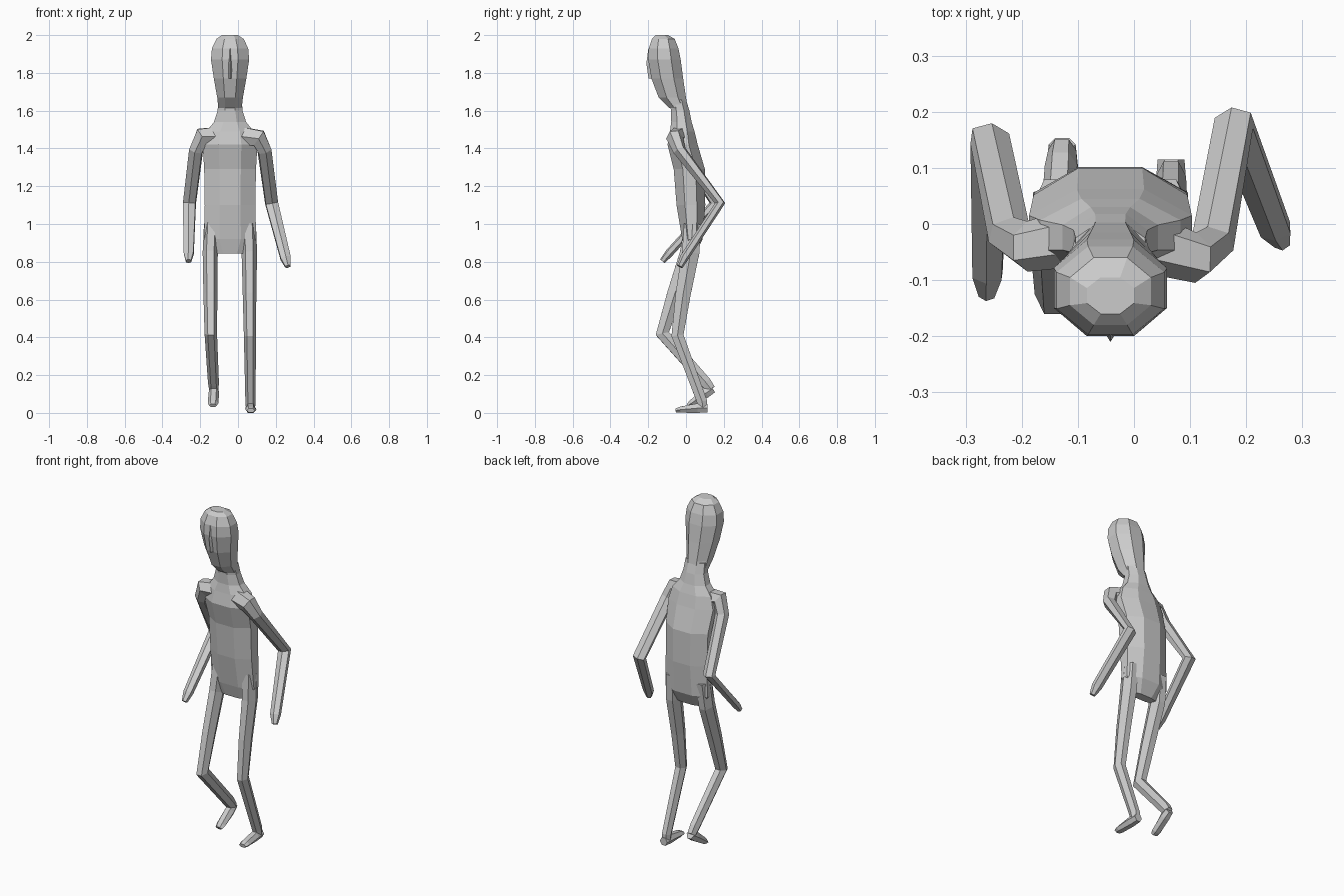
import bpy, bmesh, math
from mathutils import Vector


def loft(name, rings):
    """Skin a list of equal-sized point rings and cap both ends."""
    bm = bmesh.new()
    vs = [[bm.verts.new(p) for p in r] for r in rings]
    n = len(vs[0])
    for a, b in zip(vs, vs[1:]):
        for i in range(n):
            j = (i + 1) % n
            bm.faces.new((a[i], a[j], b[j], b[i]))
    bm.faces.new(vs[0])
    bm.faces.new(vs[-1])
    bmesh.ops.recalc_face_normals(bm, faces=bm.faces)
    me = bpy.data.meshes.new(name)
    bm.to_mesh(me)
    bm.free()
    ob = bpy.data.objects.new(name, me)
    bpy.context.collection.objects.link(ob)
    return ob


def stack(name, levels, cx):
    """Octagonal body from levels of (z, front y, back y, half width)."""
    k = 1 / math.cos(math.pi / 8)
    rings = []
    for z, y0, y1, hx in levels:
        ring = []
        for i in range(8):
            a = math.pi / 8 + i * math.pi / 4
            ring.append((cx + hx * k * math.cos(a),
                         (y0 + y1) / 2 + (y1 - y0) / 2 * k * math.sin(a), z))
        rings.append(ring)
    return loft(name, rings)


def limb(name, path, side):
    """Six-sided tube along points of (x, y, z, half width, half depth)."""
    pts = [Vector(p[:3]) for p in path]
    side = Vector(side)
    last = None
    rings = []
    for i, p in enumerate(pts):
        d_in = (p - pts[max(i - 1, 0)]).normalized()
        d_out = (pts[min(i + 1, len(pts) - 1)] - p).normalized()
        t = (d_in + d_out).normalized()
        if last:
            side = last.rotation_difference(t) @ side
        side = (side - t * side.dot(t)).normalized()
        up = t.cross(side)
        last = t
        w, d = path[i][3:]
        k = d / math.sin(math.pi / 3)
        rings.append([p + side * w * math.cos(j * math.pi / 3)
                      + up * k * math.sin(j * math.pi / 3) for j in range(6)])
    return loft(name, rings)


CX = -0.042

# Torso leaning forward, tapering into the neck
stack("torso", [
    (0.845, 0.00, 0.05, 0.09),
    (0.92, -0.02, 0.088, 0.138),
    (1.10, -0.05, 0.102, 0.134),
    (1.29, -0.065, 0.10, 0.137),
    (1.42, -0.098, 0.062, 0.145),
    (1.49, -0.085, 0.045, 0.125),
    (1.54, -0.078, 0.03, 0.085),
    (1.60, -0.08, 0.018, 0.066),
    (1.66, -0.085, 0.0, 0.062)], CX)

# Elongated head
stack("head", [
    (1.615, -0.09, 0.008, 0.062),
    (1.67, -0.145, 0.00, 0.068),
    (1.77, -0.183, -0.015, 0.086),
    (1.87, -0.200, -0.028, 0.101),
    (1.93, -0.197, -0.04, 0.096),
    (1.98, -0.18, -0.06, 0.072),
    (2.00, -0.16, -0.095, 0.042)], CX)

# Nose ridge: narrow triangular wedge
loft("nose", [
    [(CX - 0.016, -0.17, 1.77), (CX, -0.198, 1.77), (CX + 0.016, -0.17, 1.77)],
    [(CX - 0.016, -0.185, 1.85), (CX, -0.210, 1.85), (CX + 0.016, -0.185, 1.85)],
    [(CX - 0.010, -0.185, 1.93), (CX, -0.199, 1.93), (CX + 0.010, -0.185, 1.93)]])

# Arms: collar, shoulder, upper arm, elbow, wrist, fingertips
limb("left_side_arm", [
    (-0.09, -0.02, 1.465, 0.055, 0.05),
    (-0.19, -0.04, 1.465, 0.045, 0.045),
    (-0.222, -0.02, 1.39, 0.035, 0.035),
    (-0.257, 0.152, 1.11, 0.028, 0.033),
    (-0.261, -0.09, 0.845, 0.022, 0.026),
    (-0.262, -0.125, 0.803, 0.016, 0.014)], (0, 1, 0))
limb("right_side_arm", [
    (0.01, -0.03, 1.465, 0.055, 0.05),
    (0.11, -0.06, 1.455, 0.045, 0.045),
    (0.14, -0.035, 1.39, 0.035, 0.035),
    (0.178, 0.18, 1.11, 0.028, 0.033),
    (0.252, -0.01, 0.82, 0.023, 0.027),
    (0.264, -0.033, 0.775, 0.016, 0.014)], (0, 1, 0))

# Standing leg and flat foot
limb("standing_leg", [
    (0.055, 0.035, 1.00, 0.04, 0.045),
    (0.06, 0.025, 0.85, 0.041, 0.046),
    (0.061, -0.015, 0.63, 0.036, 0.04),
    (0.063, -0.045, 0.41, 0.032, 0.032),
    (0.066, 0.085, 0.06, 0.027, 0.027),
    (0.066, 0.09, 0.02, 0.024, 0.022)], (1, 0, 0))
limb("standing_foot", [
    (0.066, 0.115, 0.025, 0.024, 0.022),
    (0.066, 0.06, 0.025, 0.028, 0.025),
    (0.068, -0.03, 0.017, 0.029, 0.016),
    (0.068, -0.055, 0.013, 0.022, 0.010)], (1, 0, 0))

# Raised leg with bent knee and dangling foot
limb("raised_leg", [
    (-0.14, 0.035, 1.00, 0.04, 0.045),
    (-0.147, 0.015, 0.85, 0.040, 0.046),
    (-0.146, -0.06, 0.63, 0.037, 0.04),
    (-0.144, -0.125, 0.42, 0.033, 0.036),
    (-0.13, 0.105, 0.16, 0.029, 0.029),
    (-0.128, 0.132, 0.125, 0.025, 0.024)], (1, 0, 0))
limb("raised_foot", [
    (-0.128, 0.142, 0.128, 0.024, 0.022),
    (-0.128, 0.105, 0.105, 0.028, 0.026),
    (-0.132, 0.03, 0.052, 0.028, 0.017),
    (-0.133, 0.01, 0.039, 0.021, 0.010)], (1, 0, 0))
